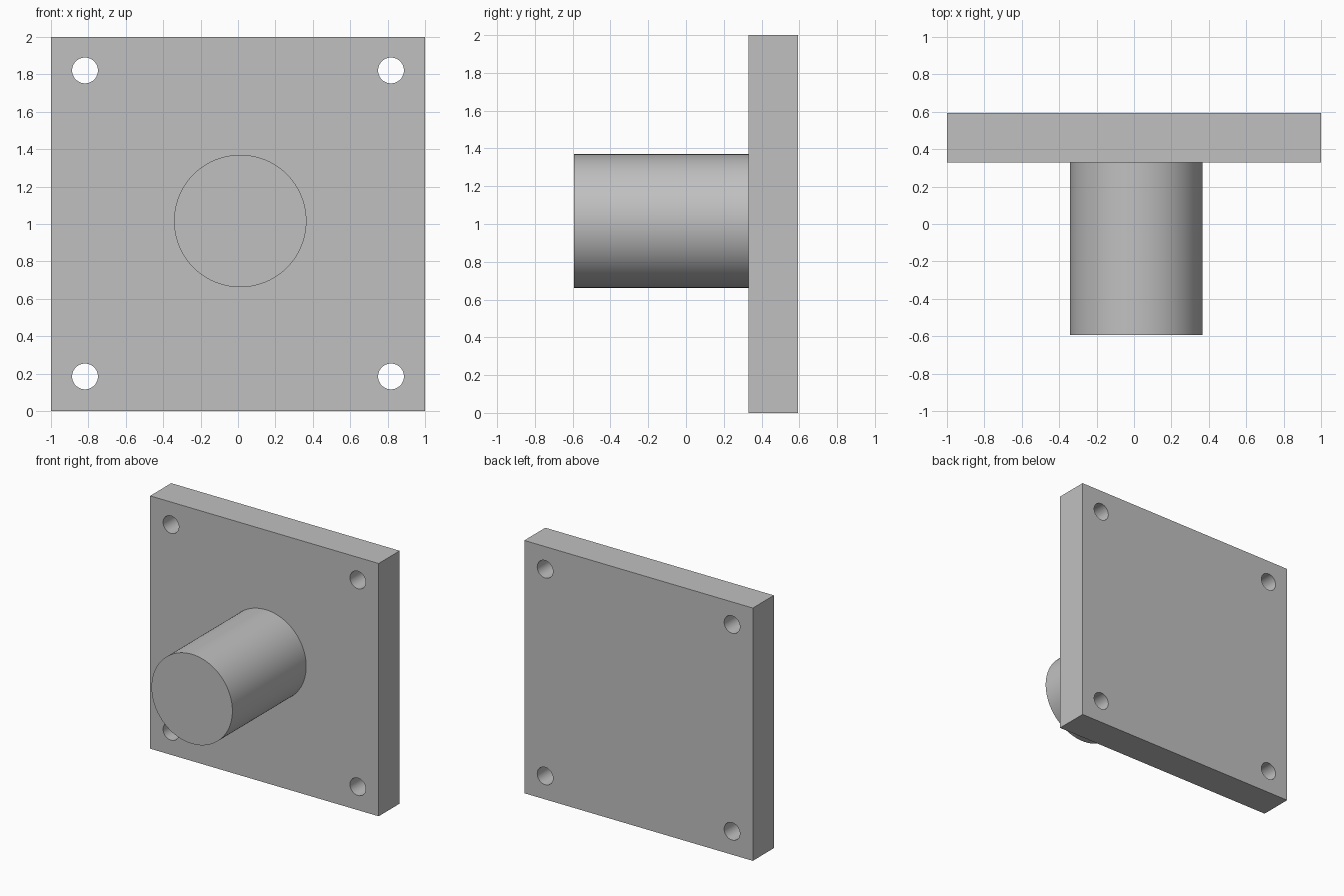
import bpy
from math import radians

cube = bpy.data.objects.get("Cube")
if cube:
    bpy.data.objects.remove(cube, do_unlink=True)

# Plate and stud dimensions
FRONT, PLATE_FRONT, BACK = -0.593, 0.33, 0.593
THICK = BACK - PLATE_FRONT
HOLE_X, HOLE_Z, HOLE_R = 0.818, 0.818, 0.069
MID_Z = 1.003

grey = bpy.data.materials.new("plain grey")
grey.use_nodes = True
colour = (0.53, 0.53, 0.53, 1)
grey.diffuse_color = colour
grey.node_tree.nodes["Principled BSDF"].inputs["Base Color"].default_value = colour


def rod(name, x, z, radius, y0, y1, sides):
    """Cylinder running along y from y0 to y1."""
    bpy.ops.mesh.primitive_cylinder_add(
        vertices=sides, radius=radius, depth=y1 - y0,
        location=(x, (y0 + y1) / 2, z), rotation=(radians(90), 0, 0))
    ob = bpy.context.object
    ob.name = name
    ob.data.materials.append(grey)
    return ob


def cut(target, tool):
    """Subtract the tool from the target, then discard the tool."""
    mod = target.modifiers.new("hole", 'BOOLEAN')
    mod.operation = 'DIFFERENCE'
    mod.solver = 'EXACT'
    mod.object = tool
    bpy.context.view_layer.objects.active = target
    bpy.ops.object.modifier_apply(modifier=mod.name)
    bpy.data.objects.remove(tool, do_unlink=True)


def smooth(ob):
    bpy.ops.object.select_all(action='DESELECT')
    ob.select_set(True)
    bpy.context.view_layer.objects.active = ob
    bpy.ops.object.shade_smooth_by_angle(angle=radians(30))


# Square mounting plate
bpy.ops.mesh.primitive_cube_add(size=1, location=(0, PLATE_FRONT + THICK / 2, 1))
plate = bpy.context.object
plate.name = "mounting_plate"
plate.scale = (2, THICK, 2)
bpy.ops.object.transform_apply(location=False, rotation=False, scale=True)
plate.data.materials.append(grey)

# Four corner bolt holes
for sx in (-1, 1):
    for sz in (-1, 1):
        cut(plate, rod("hole_cutter", sx * HOLE_X, MID_Z + sz * HOLE_Z, HOLE_R,
                       PLATE_FRONT - 0.1, BACK + 0.1, 48))
smooth(plate)

# Round stud on the front face, slightly off centre
stud = rod("round_stud", 0.012, 1.016, 0.354, FRONT, PLATE_FRONT, 96)
smooth(stud)
